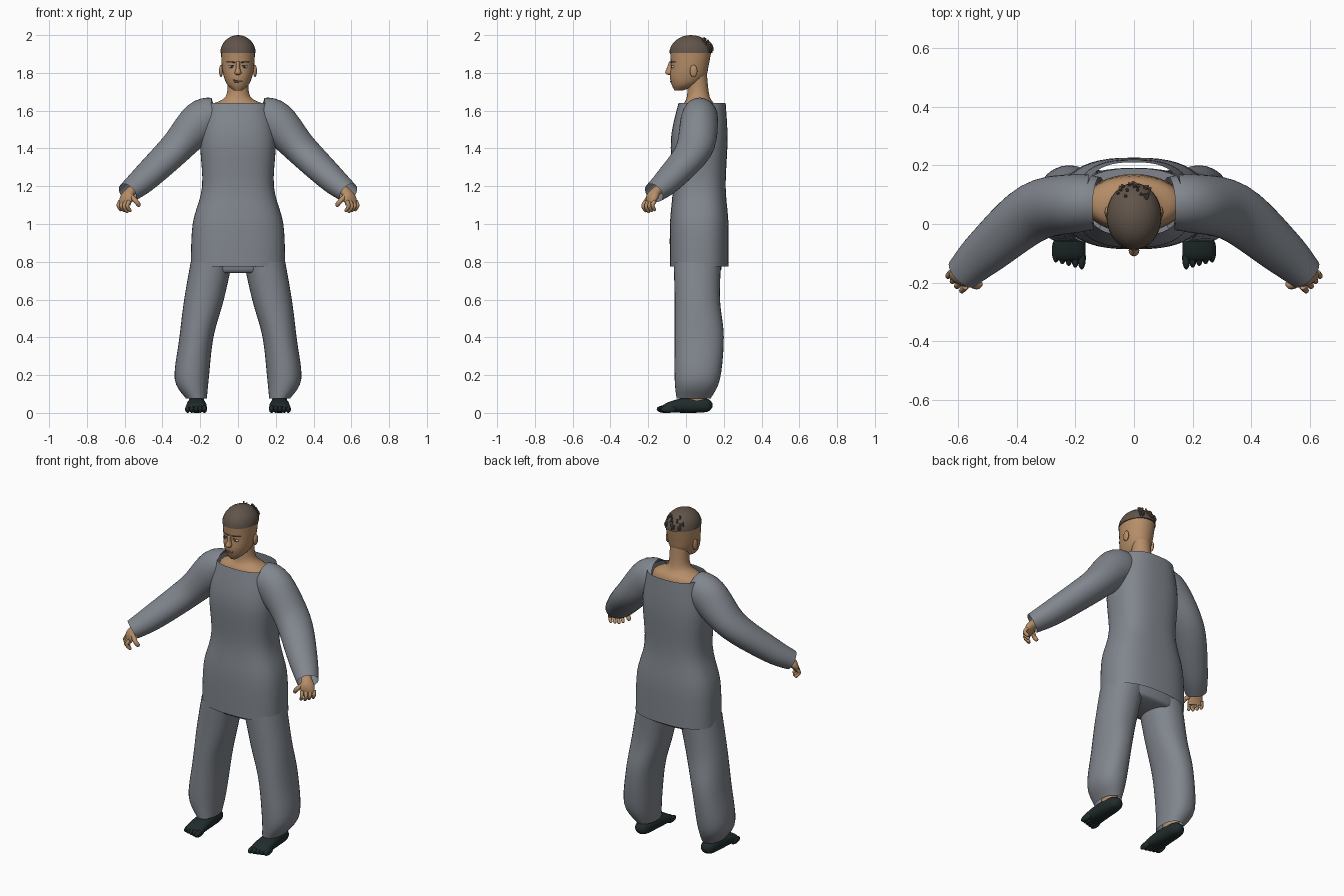
import bpy, bmesh, math, random
from mathutils import Vector

random.seed(4)
cube = bpy.data.objects.get("Cube")
if cube:
    bpy.data.objects.remove(cube, do_unlink=True)


def material(name, red, green, blue):
    m = bpy.data.materials.new(name)
    m.use_nodes = True
    m.diffuse_color = (red, green, blue, 1)
    bsdf = next(n for n in m.node_tree.nodes if n.type == "BSDF_PRINCIPLED")
    bsdf.inputs["Base Color"].default_value = m.diffuse_color
    return m


CLOTH = material("grey_cloth", .22, .24, .27)
SKIN = material("skin", .47, .27, .14)
HAIR = material("brown_hair", .12, .09, .07)
SHOE = material("dark_shoe", .015, .025, .025)
WHITE = material("eye_white", .5, .48, .45)
IRIS = material("iris", .02, .02, .03)
LIP = material("lips", .33, .15, .09)
UP, BACK, SIDE = Vector((0, 0, 1)), Vector((0, 1, 0)), Vector((1, 0, 0))


def finish(name, bm, mat, mirror):
    bmesh.ops.recalc_face_normals(bm, faces=bm.faces)
    mesh = bpy.data.meshes.new(name)
    bm.to_mesh(mesh)
    bm.free()
    mesh.materials.append(mat)
    ob = bpy.data.objects.new(name, mesh)
    bpy.context.collection.objects.link(ob)
    if mirror:
        ob.modifiers.new("mirror", "MIRROR")
    bpy.ops.object.select_all(action="DESELECT")
    ob.select_set(True)
    bpy.context.view_layer.objects.active = ob
    bpy.ops.object.shade_smooth_by_angle(angle=math.radians(50))


def ring(z, wide, deep, x=0, y=.07):
    """One elliptical cross-section: its centre and its two radii."""
    return x, y, z, wide, deep


def resample(rings, steps=5):
    """Smooth interpolation through the given rings."""
    out = []
    last = len(rings) - 1
    for i in range(last):
        near = (rings[max(i - 1, 0)], rings[i], rings[i + 1], rings[min(i + 2, last)])
        for s in range(steps):
            t = s / steps
            out.append([b + t / 2 * (c - a + t * (2 * a - 5 * b + 4 * c - d
                        + t * (3 * (b - c) + d - a))) for a, b, c, d in zip(*near)])
    return out + [rings[last]]


def loft(name, mat, rings, ref=None, sides=32, power=2, closed=True, mirror=False):
    """Skin the rings: level ones, or square to their path when ref is given."""
    rings = resample(rings)
    centres = [Vector(r[:3]) for r in rings]
    bm = bmesh.new()
    loops = []
    for i, (centre, r) in enumerate(zip(centres, rings)):
        u, v = SIDE, BACK
        if ref:
            along = centres[min(i + 1, len(rings) - 1)] - centres[max(i - 1, 0)]
            u = along.cross(ref).normalized()
            v = u.cross(along.normalized())
        loop = []
        for k in range(sides):
            angle = math.tau * k / sides
            p, q = (math.copysign(abs(f) ** (2 / power), f)
                    for f in (math.cos(angle), math.sin(angle)))
            loop.append(bm.verts.new(centre + u * p * r[-2] + v * q * r[-1]))
        loops.append(loop)
    for a, b in zip(loops, loops[1:]):
        for k in range(sides):
            bm.faces.new((a[k - 1], a[k], b[k], b[k - 1]))
    if closed:
        bm.faces.new(loops[0])
        bm.faces.new(loops[-1])
    finish(name, bm, mat, mirror)


def limb(name, mat, points, radius, ref=UP, mirror=True):
    """Thin tapering tube with a rounded tip."""
    points = [Vector(p) for p in points]
    rings = [(*p, radius * (1 - i * .1), radius * (1 - i * .1)) for i, p in enumerate(points)]
    tip = points[-1] + (points[-1] - points[-2]).normalized() * radius * .6
    rings.append((*tip, radius * .3, radius * .3))
    loft(name, mat, rings, ref, sides=10, mirror=mirror)


def ball(name, mat, centre, size, mirror=True, dome=False):
    bm = bmesh.new()
    bmesh.ops.create_uvsphere(bm, u_segments=32, v_segments=16, radius=1)
    for v in bm.verts:
        if dome:
            v.co.z = max(v.co.z, 0)
        v.co = Vector(centre) + Vector(size) * v.co
    finish(name, bm, mat, mirror)


# Tunic, open at the neckline and hem
loft("tunic", CLOTH, [
    ring(z=.775, wide=.25, deep=.155),
    ring(z=1, wide=.24, deep=.155),
    ring(z=1.2, wide=.19, deep=.14),
    ring(z=1.45, wide=.2, deep=.15),
    ring(z=1.64, wide=.165, deep=.125, y=.085),
], sides=48, power=2.6, closed=False)

# Sleeves
loft("sleeve", CLOTH, [
    ring(x=.12, y=.07, z=1.57, wide=.09, deep=.1),
    ring(x=.2, y=.07, z=1.54, wide=.1, deep=.11),
    ring(x=.34, y=.04, z=1.39, wide=.1, deep=.085),
    ring(x=.5, y=-.09, z=1.235, wide=.08, deep=.07),
    ring(x=.585, y=-.17, z=1.165, wide=.06, deep=.055),
], ref=UP, closed=False, mirror=True)

# Trousers
loft("trouser_seat", CLOTH, [
    ring(z=.74, wide=.2, deep=.1),
    ring(z=.78, wide=.23, deep=.12),
    ring(z=1, wide=.2, deep=.12),
], power=2.4)
loft("trouser_leg", CLOTH, [
    ring(x=.14, z=.8, wide=.11, deep=.125, y=.06),
    ring(x=.18, z=.6, wide=.105, deep=.12, y=.06),
    ring(x=.22, z=.4, wide=.09, deep=.13),
    ring(x=.245, z=.18, wide=.09, deep=.12, y=.06),
    ring(x=.22, z=.075, wide=.055, deep=.09, y=.04),
], power=2.2, closed=False, mirror=True)

# Ankles and shoes with moulded toes
loft("ankle", SKIN, [ring(x=.22, z=z, wide=.04, deep=.055, y=.055) for z in (.05, .2)],
     mirror=True)
loft("shoe", SHOE, [
    ring(x=.22, y=.14, z=.04, wide=.01, deep=.01),
    ring(x=.22, y=.11, z=.04, wide=.04, deep=.035),
    ring(x=.22, y=0, z=.04, wide=.05, deep=.04),
    ring(x=.22, y=-.09, z=.03, wide=.055, deep=.027),
    ring(x=.22, y=-.12, z=.02, wide=.05, deep=.015),
], ref=UP, power=2.4, mirror=True)
for i in range(5):
    ball("shoe_toe", SHOE, centre=(.178 + .022 * i, .006 * i - .115, .02),
         size=(.014, .04, .02))

# Hands: fingers fan out along the knuckles and curl inward
loft("palm", SKIN, [
    ring(x=.53, y=-.12, z=1.2, wide=.03, deep=.025),
    ring(x=.57, y=-.16, z=1.17, wide=.03, deep=.025),
    ring(x=.59, y=-.18, z=1.14, wide=.04, deep=.025),
    ring(x=.6, y=-.195, z=1.1, wide=.035, deep=.01),
], ref=UP, mirror=True)
for i in range(4):
    knuckle = Vector((.6, -.19, 1.12)) + Vector((1, 1, 0)) * (i - 1.5) * .016
    length = .055 - .005 * abs(i - 1)
    bend = knuckle + Vector((.2, -.25, -.5)) * length
    limb("finger", SKIN, [knuckle, bend, knuckle + Vector((-.1, 0, -1)) * length],
         radius=.011, ref=BACK)
limb("thumb", SKIN, [(.57, -.19, 1.15), (.54, -.21, 1.12), (.525, -.205, 1.1)],
     radius=.014, ref=BACK)

# Neck and shoulders inside the neckline
loft("neck_and_shoulders", SKIN, [
    ring(z=1.52, wide=.17, deep=.1),
    ring(z=1.62, wide=.155, deep=.09),
    ring(z=1.675, wide=.065, deep=.06, y=.065),
    ring(z=1.8, wide=.055, deep=.05, y=.06),
])

# Head, nose and ears
loft("head", SKIN, [
    ring(z=1.706, wide=.02, deep=.02, y=-.04),
    ring(z=1.735, wide=.055, deep=.065, y=-.01),
    ring(z=1.78, wide=.075, deep=.095, y=.01),
    ring(z=1.84, wide=.086, deep=.1, y=.02),
    ring(z=1.92, wide=.09, deep=.11, y=.025),
], power=2.1)
loft("nose", SKIN, [
    ring(z=1.79, wide=.01, deep=.01, y=-.085),
    ring(z=1.8, wide=.018, deep=.02, y=-.09),
    ring(z=1.83, wide=.01, deep=.02, y=-.08),
    ring(z=1.86, wide=.01, deep=.01, y=-.08),
])
ball("ear", SKIN, centre=(.09, .04, 1.81), size=(.01, .02, .032))


def face_line(name, mat, start, end, height, radius, mirror=True):
    """Thin line that follows the curve of the face."""
    xs = [start + (end - start) * k / 4 for k in range(5)]
    limb(name, mat, [(x, .02 - .1 * math.sqrt(1 - (x / .09) ** 2), height) for x in xs],
         radius, mirror=mirror)


# Face details
ball("eye_white", WHITE, centre=(.035, -.067, 1.832), size=(.016, .011, .008))
ball("iris", IRIS, centre=(.035, -.075, 1.832), size=(.006, .005, .006))
face_line("upper_eyelid", HAIR, .02, .052, height=1.84, radius=.003)
face_line("eyebrow", HAIR, .015, .058, height=1.857, radius=.004)
face_line("upper_lip", LIP, -.025, .025, height=1.761, radius=.004, mirror=False)
face_line("lower_lip", LIP, -.02, .02, height=1.754, radius=.005, mirror=False)

# Cropped hair cap with short tufts at the back
crown, dome = Vector((0, .026, 1.905)), Vector((.094, .114, .095))
ball("hair_cap", HAIR, crown, dome, mirror=False, dome=True)
for i in range(24):
    around, rise = random.uniform(-.8, .8), random.uniform(.2, .9)
    out = Vector((math.sin(around) * math.cos(rise), math.cos(around) * math.cos(rise),
                  math.sin(rise)))
    root = crown + dome * out
    limb("hair_tuft", HAIR, [root + UP * .01, root + out * .006, root + out * .006 - UP * .014],
         radius=.005, ref=SIDE, mirror=False)
